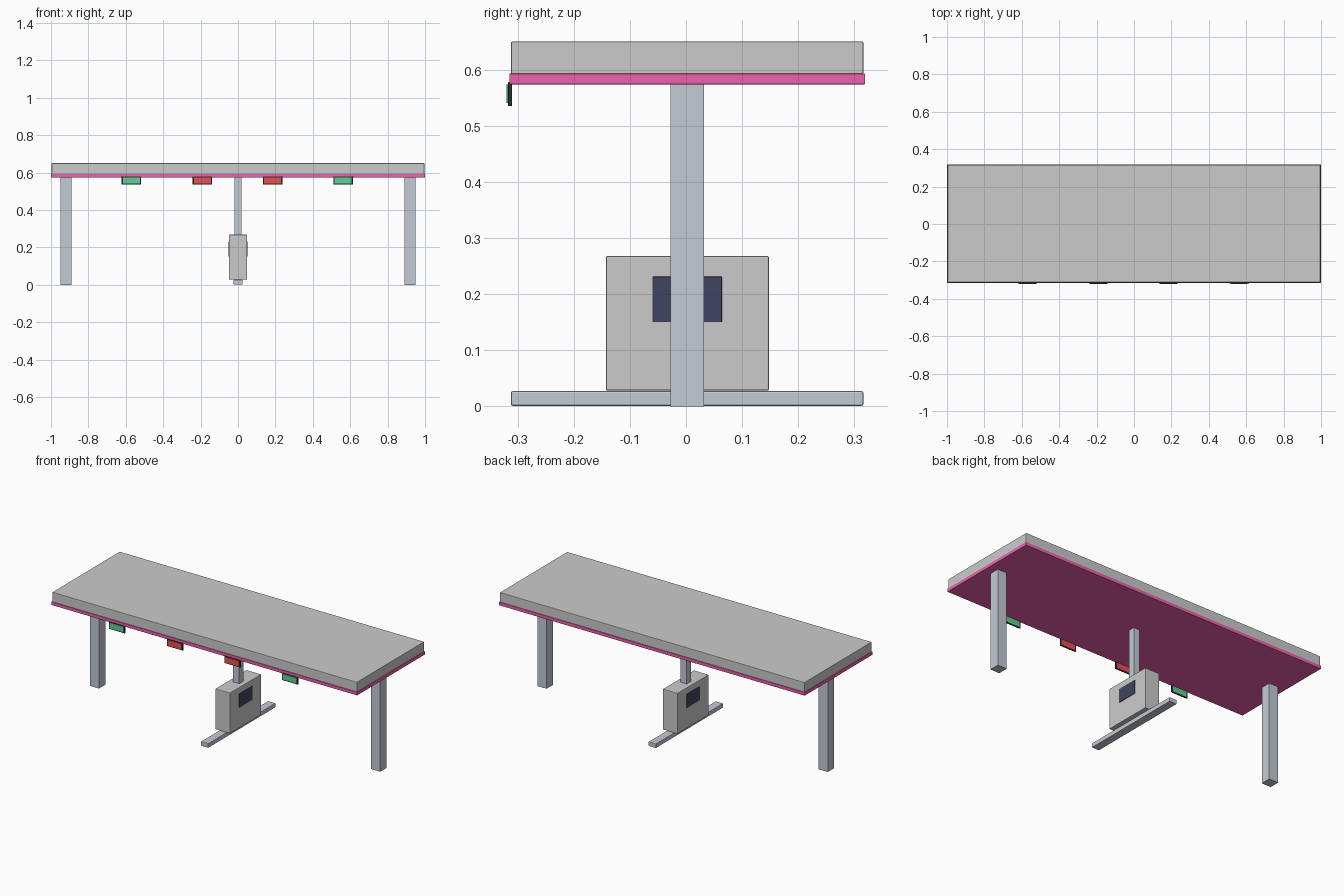
import bpy

if "Cube" in bpy.data.objects:
    bpy.data.objects.remove(bpy.data.objects["Cube"])


def material(name, rgb):
    m = bpy.data.materials.new(name)
    m.diffuse_color = (*rgb, 1.0)
    m.use_nodes = True
    m.node_tree.nodes["Principled BSDF"].inputs["Base Color"].default_value = m.diffuse_color
    return m


steel = material("steel", (0.55, 0.60, 0.66))
pink = material("pink", (0.86, 0.12, 0.42))
dark = material("dark", (0.02, 0.03, 0.03))
glass = material("dark_glass", (0.05, 0.06, 0.12))
green = material("green", (0.12, 0.62, 0.30))
red = material("red", (0.80, 0.08, 0.08))


def box(name, x, y, z, mat=None, bevel=0.0):
    """Box from (min, max) ranges, with optional small bevel."""
    bpy.ops.mesh.primitive_cube_add(
        size=1, location=[(r[0] + r[1]) / 2 for r in (x, y, z)])
    ob = bpy.context.object
    ob.name = name
    ob.scale = [r[1] - r[0] for r in (x, y, z)]
    bpy.ops.object.transform_apply(location=False, rotation=False, scale=True)
    if mat:
        ob.data.materials.append(mat)
    if bevel:
        b = ob.modifiers.new("bevel", "BEVEL")
        b.width = bevel
        b.segments = 2
    return ob


# Table top and coloured base plate
box("table_top", (-0.996, 0.996), (-0.312, 0.316), (0.592, 0.65), bevel=0.002)
box("edge_plate", (-1.0, 1.0), (-0.315, 0.319), (0.574, 0.593), pink, 0.001)

# End legs
for side, cx in (("left", -0.92), ("right", 0.92)):
    box(side + "_leg", (cx - 0.03, cx + 0.03), (-0.028, 0.032), (0.0, 0.575), steel)

# Central column and long foot
box("centre_column", (-0.02, 0.02), (-0.018, 0.022), (0.02, 0.575), steel)
box("centre_foot", (-0.024, 0.024), (-0.312, 0.316), (0.001, 0.027), steel, 0.003)

# Control box with a screen on both sides
box("control_box", (-0.048, 0.048), (-0.143, 0.148), (0.028, 0.268), bevel=0.003)
for side, s in (("left", -1), ("right", 1)):
    box(side + "_screen", sorted((s * 0.044, s * 0.051)), (-0.06, 0.064),
        (0.15, 0.231), glass, 0.001)

# Indicator panels along the front edge: dark frame with coloured insert
for i, (cx, col) in enumerate(((-0.57, green), (-0.19, red), (0.185, red), (0.562, green))):
    box(f"indicator_frame_{i}", (cx - 0.052, cx + 0.052), (-0.317, -0.310),
        (0.535, 0.578), dark, 0.001)
    box(f"indicator_panel_{i}", (cx - 0.046, cx + 0.046), (-0.320, -0.3098),
        (0.541, 0.574), col)
